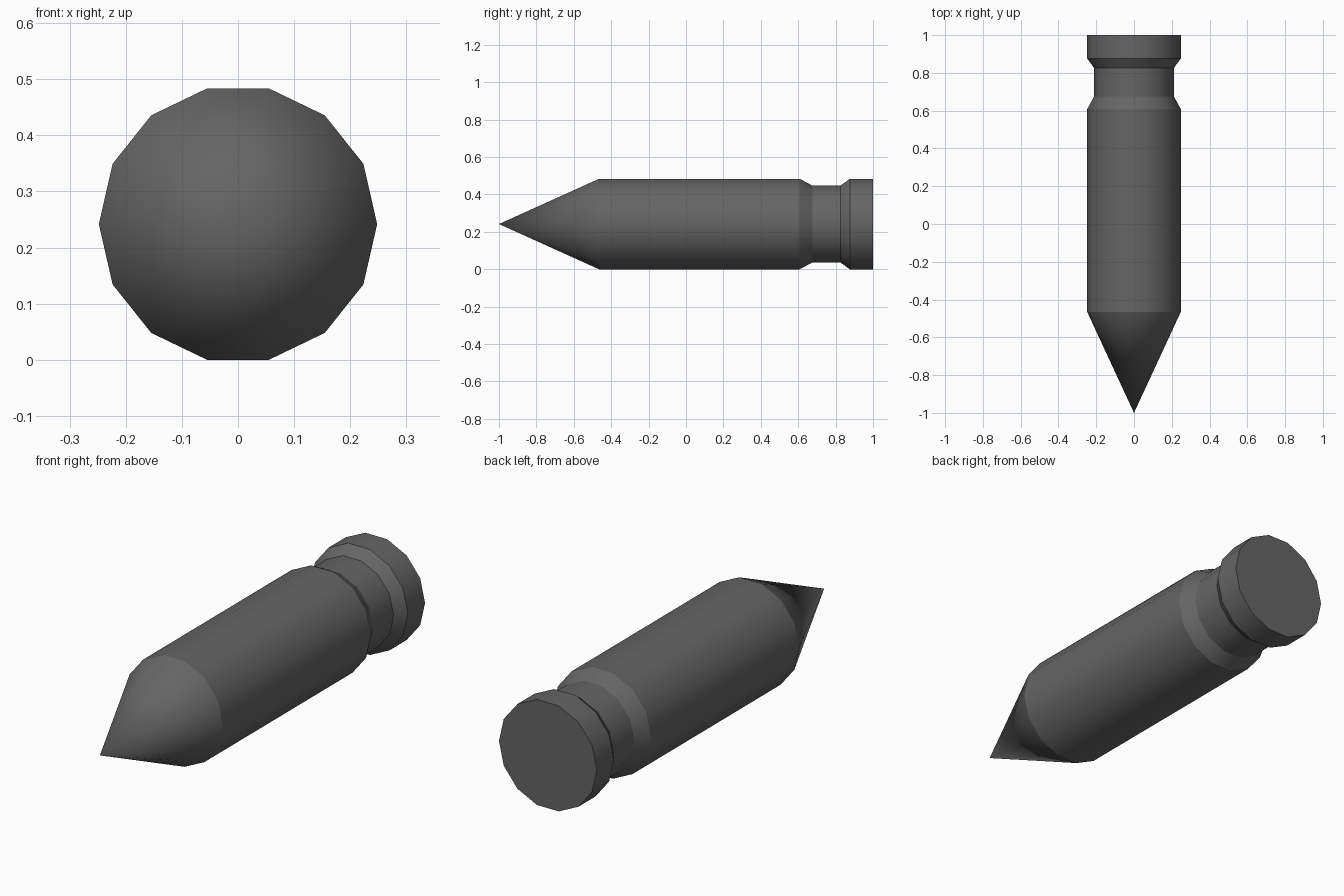
import bpy, bmesh, math

if "Cube" in bpy.data.objects:
    bpy.data.objects.remove(bpy.data.objects["Cube"])

SIDES = 14
R = 0.248
NECK = 0.211
AXIS_Z = R * math.cos(math.pi / SIDES)  # flat side rests on z = 0


def lathe(name, profile, cap_end=False):
    """Turn (y, radius) points around the long axis; radius 0 makes a point."""
    bm = bmesh.new()
    rings = []
    for y, r in profile:
        count = SIDES if r > 0 else 1
        rings.append([bm.verts.new((r * math.cos(2 * math.pi * i / SIDES), y,
                                    AXIS_Z + r * math.sin(2 * math.pi * i / SIDES)))
                      for i in range(count)])
    for a, b in zip(rings, rings[1:]):
        for i in range(SIDES):
            j = (i + 1) % SIDES
            if len(a) == 1:
                f = bm.faces.new((a[0], b[i], b[j]))
            else:
                f = bm.faces.new((a[i], b[i], b[j], a[j]))
            f.smooth = True
    # crisp rings between sections
    for ring in rings:
        if len(ring) > 1:
            for i in range(SIDES):
                bm.edges.get((ring[i], ring[(i + 1) % SIDES])).smooth = False
    if cap_end:
        bm.faces.new(rings[-1])
    bm.normal_update()
    # make every face point away from the axis (end cap points to +y)
    for f in bm.faces:
        c = f.calc_center_median()
        outward = f.normal.x * c.x + f.normal.z * (c.z - AXIS_Z)
        if (f.normal.y if len(f.verts) == SIDES else outward) < 0:
            f.normal_flip()
    mesh = bpy.data.meshes.new(name)
    bm.to_mesh(mesh)
    bm.free()
    obj = bpy.data.objects.new(name, mesh)
    bpy.context.collection.objects.link(obj)
    mat = mesh.materials.append(dark)
    return obj


# dark grey metal
dark = bpy.data.materials.new("dark_metal")
dark.diffuse_color = (0.13, 0.13, 0.13, 1)
dark.use_nodes = True
dark.node_tree.nodes["Principled BSDF"].inputs["Base Color"].default_value = dark.diffuse_color

# pointed nose
lathe("nose_cone", [(-1.0, 0), (-0.465, R)])
# straight body, tapering into the groove near the base
lathe("body", [(-0.465, R), (0.608, R), (0.675, NECK), (0.826, NECK)])
# flared base rim with flat end
lathe("base_rim", [(0.826, NECK), (0.876, R), (1.0, R)], cap_end=True)
